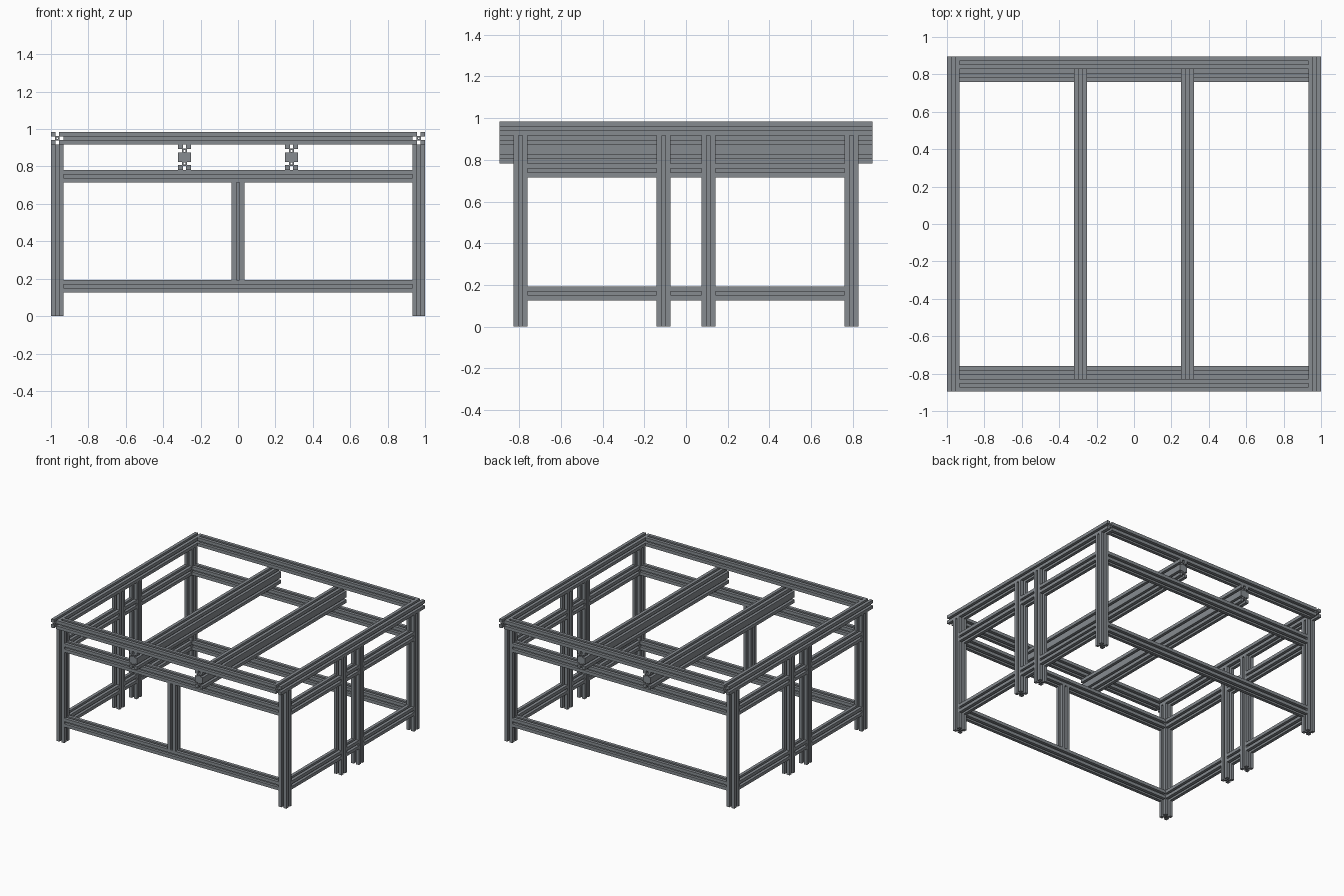
import bpy, bmesh
from math import pi

if "Cube" in bpy.data.objects:
    bpy.data.objects.remove(bpy.data.objects["Cube"])

S = 0.0675                      # bar width
TOP, HX, HY = 0.985, 1.0, 0.895
LEG_TOP = TOP - S
MID_Z = LEG_TOP - 2 * S - S / 2  # middle rail centre
LOW_Z = 0.16                     # bottom rail centre
LX = HX - S / 2                  # leg line
LY = HY - 1.5 * S
PAIR_Y = 0.107                   # paired middle legs
BEAM_X = 0.286

# straight slot: (along the side, depth)
NOTCH = [(-.009, 0), (-.009, .021), (.009, .021), (.009, 0)]
HOLE = [(-.005, -.005), (.005, -.005), (.005, .005), (-.005, .005)]


def slotted_profile(name, cells):
    """Unit-length slotted bar along local z, with cells stacked along y."""
    w, h = S / 2, S * cells / 2
    mids = [(i + .5) * S - h for i in range(cells)]
    pts = [(-w, -h)] + [(t, -h + d) for t, d in NOTCH]
    pts += [(w, -h)] + [(w - d, m + t) for m in mids for t, d in NOTCH]
    pts += [(w, h)] + [(-t, h - d) for t, d in NOTCH]
    pts += [(-w, h)] + [(-w + d, -m - t) for m in mids for t, d in NOTCH]
    loops = [pts] + [[(x, m + y) for x, y in HOLE] for m in mids]
    cu = bpy.data.curves.new(name + "_curve", 'CURVE')
    cu.dimensions, cu.fill_mode, cu.extrude = '2D', 'BOTH', 0.5
    for lp in loops:
        sp = cu.splines.new('POLY')
        sp.points.add(len(lp) - 1)
        for p, (x, y) in zip(sp.points, lp):
            p.co = (x, y, 0, 1)
        sp.use_cyclic_u = True
    tmp = bpy.data.objects.new(name + "_tmp", cu)
    bpy.context.scene.collection.objects.link(tmp)
    me = bpy.data.meshes.new_from_object(
        tmp.evaluated_get(bpy.context.evaluated_depsgraph_get()))
    bpy.data.objects.remove(tmp)
    bpy.data.curves.remove(cu)
    bm = bmesh.new()
    bm.from_mesh(me)
    bmesh.ops.remove_doubles(bm, verts=bm.verts, dist=1e-5)
    bmesh.ops.recalc_face_normals(bm, faces=bm.faces)
    for f in bm.faces:
        f.smooth = False
    bm.to_mesh(me)
    bm.free()
    me.name = name
    me.materials.clear()
    me.materials.append(slate)
    return me


slate = bpy.data.materials.new("slate_metal")
slate.diffuse_color = (0.24, 0.26, 0.28, 1)
slate.use_nodes = True
slate.node_tree.nodes["Principled BSDF"].inputs["Base Color"].default_value = slate.diffuse_color
single = slotted_profile("square_bar", 1)
double = slotted_profile("double_bar", 2)
ROT = {'x': (0, pi / 2, 0), 'y': (pi / 2, 0, 0), 'z': (0, 0, 0)}


def bar(name, axis, centre, length, mesh=single):
    ob = bpy.data.objects.new(name, mesh)
    ob.location, ob.rotation_euler, ob.scale = centre, ROT[axis], (1, 1, length)
    bpy.context.scene.collection.objects.link(ob)


inner = 2 * (HX - S)             # length between side bars
for sx, side in ((-1, "left"), (1, "right")):
    # top side rail and lengthwise support beam
    bar(f"{side}_top_rail", 'y', (sx * LX, 0, TOP - S / 2), 2 * HY)
    bar(f"{side}_support_beam", 'y', (sx * BEAM_X, 0, LEG_TOP - S), 2 * HY, double)
    # legs
    leg_ys = (-LY, -PAIR_Y, PAIR_Y, LY)
    for y, n in zip(leg_ys, ("front", "front_middle", "back_middle", "back")):
        bar(f"{side}_{n}_leg", 'z', (sx * LX, y, LEG_TOP / 2), LEG_TOP)
    # short side rails between neighbouring legs
    for y0, y1, n in zip(leg_ys, leg_ys[1:], ("front", "centre", "back")):
        for z, lv in ((LOW_Z, "lower"), (MID_Z, "upper")):
            bar(f"{side}_{n}_{lv}_rail", 'y', (sx * LX, (y0 + y1) / 2, z), y1 - y0 - S)

# front and back rails
for sy, side in ((-1, "front"), (1, "back")):
    bar(f"{side}_top_rail", 'x', (0, sy * (HY - S / 2), TOP - S / 2), inner)
    for z, lv in ((LOW_Z, "lower"), (MID_Z, "upper")):
        bar(f"{side}_{lv}_rail", 'x', (0, sy * LY, z), inner)

# single post in the middle of the front
bar("front_post", 'z', (0, -LY, (LOW_Z + MID_Z) / 2), MID_Z - LOW_Z - S)
